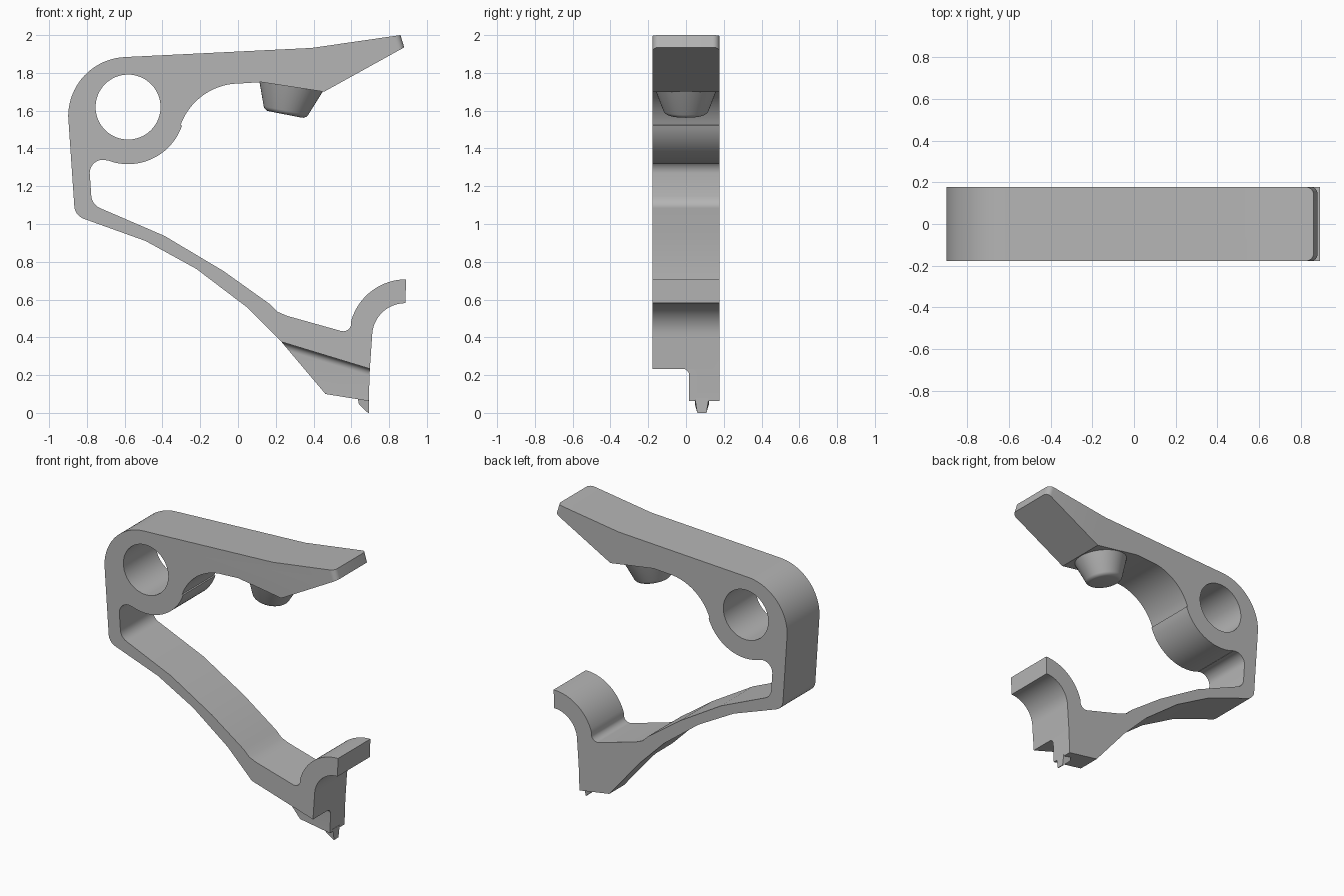
import bpy, bmesh
from math import radians, sin, cos
from mathutils import Vector, Matrix

if "Cube" in bpy.data.objects:
    bpy.data.objects.remove(bpy.data.objects["Cube"], do_unlink=True)

HALF = 0.177  # half of the clip's width

grey = bpy.data.materials.new("plain grey")
grey.use_nodes = True
grey.diffuse_color = (0.46, 0.46, 0.46, 1)
grey.node_tree.nodes["Principled BSDF"].inputs["Base Color"].default_value = grey.diffuse_color


def arc(cx, cz, r, start, end, steps):
    angles = [radians(start + (end - start) * i / steps) for i in range(steps + 1)]
    return [(cx + r * cos(a), cz + r * sin(a)) for a in angles]


def finish(name, bm):
    bmesh.ops.recalc_face_normals(bm, faces=bm.faces)
    mesh = bpy.data.meshes.new(name)
    bm.to_mesh(mesh)
    bm.free()
    mesh.materials.append(grey)
    obj = bpy.data.objects.new(name, mesh)
    bpy.context.collection.objects.link(obj)
    return obj


def prism(points, depth):
    """Extrude a closed outline by a depth vector."""
    bm = bmesh.new()
    face = bm.faces.new([bm.verts.new(p) for p in points])
    new = bmesh.ops.extrude_face_region(bm, geom=[face])["geom"]
    bmesh.ops.translate(bm, vec=depth, verts=[v for v in new if isinstance(v, bmesh.types.BMVert)])
    return bm


def side_prism(points, y0, y1):
    return prism([(x, y0, z) for x, z in points], Vector((0, y1 - y0, 0)))


def activate(obj):
    bpy.ops.object.select_all(action="DESELECT")
    obj.select_set(True)
    bpy.context.view_layer.objects.active = obj


def cut(obj, cutter):
    cutter.hide_render = True
    mod = obj.modifiers.new("cut", "BOOLEAN")
    mod.operation = "DIFFERENCE"
    mod.solver = "EXACT"
    mod.object = cutter
    activate(obj)
    bpy.ops.object.modifier_apply(modifier=mod.name)
    bpy.data.objects.remove(cutter, do_unlink=True)


# Clip body: lever, ring boss, thin spring arm and hook in one outline
tip_top, tip_low = (0.86, 2.0), (0.88, 1.935)
outline = [tip_top, (0.39, 1.932)]
outline += arc(-0.585, 1.57, 0.314, 93, 180, 20)                 # outer shoulder
outline += arc(-0.79, 1.1, 0.077, 180, 250, 8)                   # heel
outline += [(-0.489, 0.91), (-0.22, 0.762), (0.045, 0.561), (0.23, 0.376),
            (0.463, 0.1), (0.692, 0.063), (0.698, 0.233)]        # arm underside, foot
outline += arc(0.886, 0.405, 0.176, 180, 90, 14)                 # hook inside
outline += arc(0.89, 0.405, 0.302, 90, 164, 16)                  # hook outside
outline += arc(0.557, 0.475, 0.043, -15, -105, 6)
outline += [(0.262, 0.513), (0.21, 0.535), (0.167, 0.577), (-0.077, 0.751), (-0.389, 0.937)]
outline += arc(-0.7, 1.155, 0.077, 247, 185, 6)                  # arm root
outline += arc(-0.715, 1.27, 0.07, 180, 70, 10)
outline += arc(-0.582, 1.619, 0.302, 249, 341, 24)               # ring boss
outline += arc(0.01, 1.41, 0.334, 160, 90, 18)                   # lever hollow
outline += [(0.124, 1.751), (0.455, 1.7), tip_low]

bm = side_prism(outline, -HALF, HALF)
tip_edges = [e for e in bm.edges if all(v.co.x > 0.85 and v.co.z > 1.9 for v in e.verts)
             and abs(e.verts[0].co.y - e.verts[1].co.y) < 0.01]
bmesh.ops.bevel(bm, geom=tip_edges, offset=0.035, segments=6, profile=0.5, affect="EDGES")
body = finish("clip_body", bm)

# Round hole through the boss
cut(body, finish("hole_cutter", side_prism(arc(-0.582, 1.619, 0.172, 0, 354.375, 63), -0.3, 0.3)))

# Sloping step that removes the front half of the foot
start, slope = Vector((0.23, 0, 0.376)), Vector((0.47, 0, -0.143)).normalized()
down = Vector((slope.z, 0, -slope.x))
section = [(-0.3, 0.0)] + [(y, -d) for y, d in arc(-0.018, -0.035, 0.035, 90, 0, 8)]
section += [(0.017, 0.6), (-0.3, 0.6)]
step = prism([start - slope * 0.3 + Vector((0, y, 0)) + down * d for y, d in section], slope * 1.0)
cut(body, finish("step_cutter", step))

# Small latch nib under the foot
nib = side_prism([(0.633, 0.08), (0.64, 0.045), (0.688, 0.0), (0.694, 0.0), (0.694, 0.08)], 0.047, 0.121)
for v in nib.verts:
    if v.co.z < 0.02:
        v.co.y = 0.084 + (v.co.y - 0.084) * 0.65
nib = finish("latch_nib", nib)

# Tapered round peg under the lever, leaning with it
bm = bmesh.new()
bmesh.ops.create_cone(bm, cap_ends=True, segments=48, radius1=0.112, radius2=0.175, depth=0.165)
rim = [e for e in bm.edges if all(v.co.z < 0 for v in e.verts)]
bmesh.ops.bevel(bm, geom=rim, offset=0.022, segments=5, profile=0.5, affect="EDGES")
axis = Vector((0.19, 0, 0.98)).normalized()
bmesh.ops.transform(bm, verts=bm.verts, matrix=Matrix.Translation(Vector((0.25, 0, 1.58)) + axis * 0.0825)
                    @ Matrix.Rotation(radians(11), 4, "Y"))
peg = finish("lever_peg", bm)

for obj in (body, nib, peg):
    activate(obj)
    bpy.ops.object.shade_smooth_by_angle(angle=radians(25))
